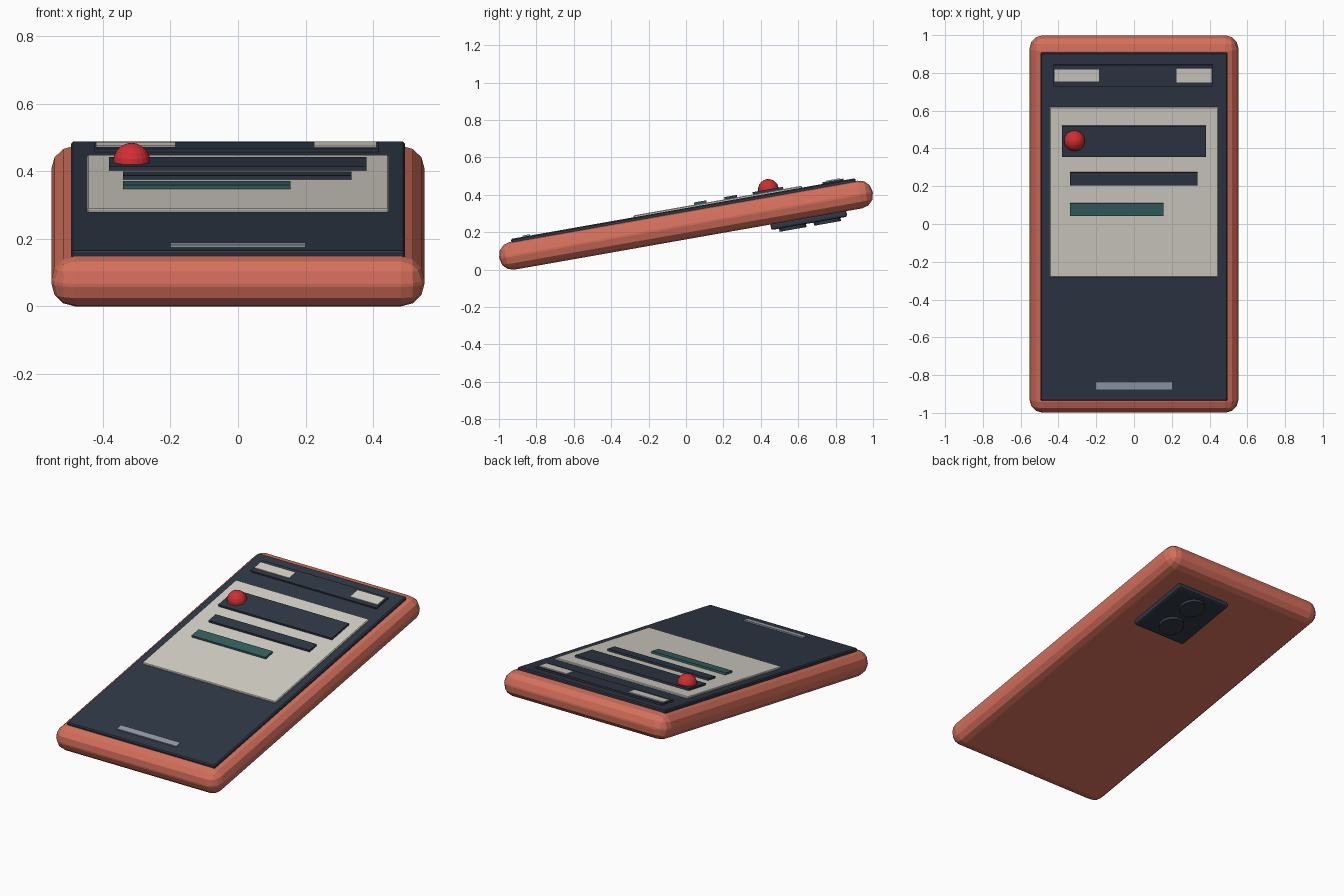
import bpy, math
from mathutils import Matrix, Vector

if "Cube" in bpy.data.objects:
    bpy.data.objects.remove(bpy.data.objects["Cube"])

# Whole device is built flat, then tilted 10 degrees about x and lifted
TILT = Matrix.Translation((0, 0, 0.2378)) @ Matrix.Rotation(math.radians(10), 4, 'X')


def lin(c):
    c /= 255
    return c / 12.92 if c <= 0.04045 else ((c + 0.055) / 1.055) ** 2.4


def material(name, r, g, b):
    m = bpy.data.materials.new(name)
    m.diffuse_color = (lin(r), lin(g), lin(b), 1)
    m.use_nodes = True
    m.node_tree.nodes["Principled BSDF"].inputs["Base Color"].default_value = m.diffuse_color
    return m


CORAL = material("coral", 212, 111, 91)
NAVY = material("navy", 47, 56, 70)
CREAM = material("cream", 214, 210, 200)
TEAL = material("teal", 53, 95, 95)
RED = material("red", 208, 46, 50)
GREY = material("grey", 150, 156, 170)


def finish(name, mat, loc, bevel=0, segments=1):
    ob = bpy.context.object
    ob.name = name
    ob.data.materials.append(mat)
    ob.matrix_world = TILT @ Matrix.Translation(loc)
    if bevel:
        mod = ob.modifiers.new("edge", 'BEVEL')
        mod.width = bevel
        mod.segments = segments
        mod.limit_method = 'ANGLE'
    return ob


def box(name, mat, x, y, z, bevel=0, segments=1):
    """Box from (min, max) ranges in the untilted frame."""
    bpy.ops.mesh.primitive_cube_add(size=1)
    size = [b - a for a, b in (x, y, z)]
    bpy.context.object.data.transform(Matrix.Diagonal((*size, 1)))
    loc = Vector([(a + b) / 2 for a, b in (x, y, z)])
    return finish(name, mat, loc, bevel, segments)


# Case and display
box("case", CORAL, (-0.553, 0.553), (-1.0135, 1.0135), (-0.075, 0.075), 0.07, 3)
box("screen", NAVY, (-0.495, 0.495), (-0.935, 0.935), (0.065, 0.09), 0.006)

# Status strip with two indicators
box("status_strip", NAVY, (-0.425, 0.418), (0.757, 0.872), (0.085, 0.099))
box("status_left", CREAM, (-0.42, -0.185), (0.785, 0.848), (0.097, 0.104))
box("status_right", CREAM, (0.225, 0.41), (0.78, 0.855), (0.097, 0.104))

# Card with header, text bars and alert dot
box("card", CREAM, (-0.447, 0.447), (-0.268, 0.646), (0.085, 0.1), 0.004)
box("card_header", NAVY, (-0.382, 0.38), (0.381, 0.546), (0.097, 0.112))
box("card_bar", NAVY, (-0.34, 0.336), (0.227, 0.296), (0.097, 0.112))
box("card_accent_bar", TEAL, (-0.34, 0.156), (0.062, 0.13), (0.097, 0.112))
bpy.ops.mesh.primitive_uv_sphere_add(segments=20, ring_count=10, radius=0.055)
finish("alert_dot", RED, (-0.315, 0.467, 0.112))

# Home bar
box("home_bar", GREY, (-0.2, 0.2), (-0.872, -0.831), (0.088, 0.097))

# Rear camera plate and lenses
box("camera_plate", NAVY, (0.02, 0.38), (0.445, 0.857), (-0.105, -0.07), 0.01, 2)
for i, y in enumerate((0.56, 0.747)):
    bpy.ops.mesh.primitive_cylinder_add(vertices=24, radius=0.073, depth=0.025)
    finish(f"camera_lens_{i + 1}", NAVY, (0.2, y, -0.1095))
